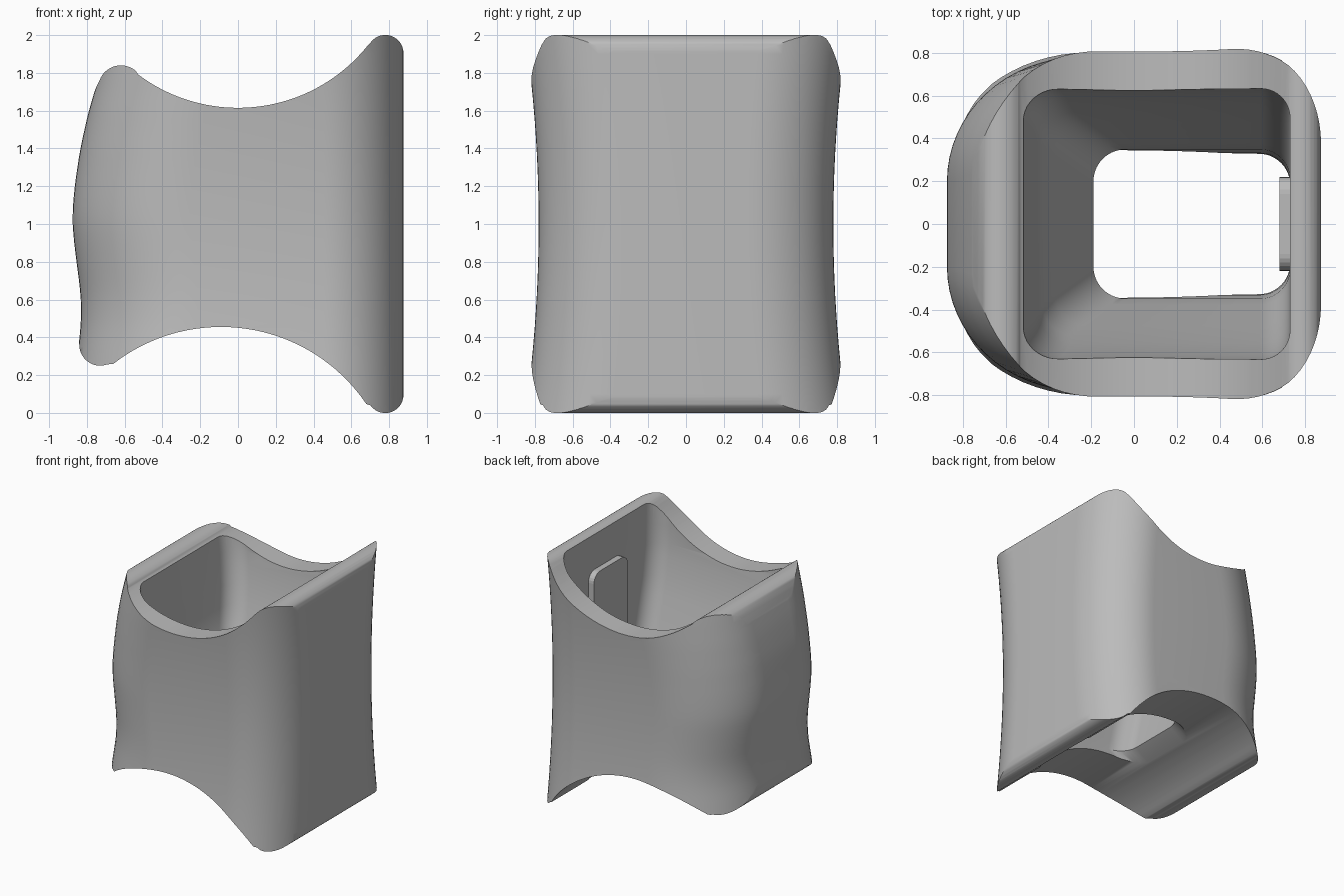
import bpy, bmesh
from math import sin, cos, sqrt, radians, pi

old = bpy.data.objects.get("Cube")
if old:
    bpy.data.objects.remove(old, do_unlink=True)

GREY = (0.5, 0.5, 0.5, 1)
grey = bpy.data.materials.new("plain_grey")
grey.use_nodes = True
grey.diffuse_color = GREY
for node in grey.node_tree.nodes:
    if node.type == 'BSDF_PRINCIPLED':
        node.inputs["Base Color"].default_value = GREY


def at(table, z):
    """Linear lookup in a list of (height, value) pairs."""
    if z <= table[0][0]:
        return table[0][1]
    for (a, u), (b, v) in zip(table, table[1:]):
        if z <= b:
            return u + (v - u) * (z - a) / (b - a)
    return table[-1][1]


def rounded_ring(x0, x1, y, left, right, steps):
    """Rounded rectangle with separate (x, y) corner radii at each end."""
    pts = []
    for sx, sy, start in ((1, 1, 0), (-1, 1, 90), (-1, -1, 180), (1, -1, 270)):
        rx, ry = right if sx > 0 else left
        cx = x1 - rx if sx > 0 else x0 + rx
        for i in range(steps + 1):
            a = radians(start + 90 * i / steps)
            pts.append((cx + rx * cos(a), sy * (y - ry) + ry * sin(a)))
    return pts


def make_loft(name, rings):
    """Skin a stack of equal-length closed rings and cap both ends."""
    bm = bmesh.new()
    rows = [[bm.verts.new(p) for p in ring] for ring in rings]
    n = len(rows[0])
    for low, high in zip(rows, rows[1:]):
        for i in range(n):
            j = (i + 1) % n
            bm.faces.new((low[i], low[j], high[j], high[i]))
    bm.faces.new(rows[0][::-1])
    bm.faces.new(rows[-1])
    bmesh.ops.recalc_face_normals(bm, faces=bm.faces)
    mesh = bpy.data.meshes.new(name)
    bm.to_mesh(mesh)
    bm.free()
    mesh.materials.append(grey)
    obj = bpy.data.objects.new(name, mesh)
    bpy.context.collection.objects.link(obj)
    return obj


def combine(obj, tool, operation):
    tool.hide_render = True
    mod = obj.modifiers.new(operation.lower(), 'BOOLEAN')
    mod.operation, mod.object, mod.solver = operation, tool, 'EXACT'
    select(obj)
    bpy.ops.object.modifier_apply(modifier=mod.name)
    bpy.data.objects.remove(tool, do_unlink=True)


def select(obj):
    bpy.ops.object.select_all(action='DESELECT')
    obj.select_set(True)
    bpy.context.view_layer.objects.active = obj


def arc(cx, cz, r, start, end, steps=14):
    return [(cx + r * cos(radians(start + (end - start) * i / steps)),
             cz + r * sin(radians(start + (end - start) * i / steps)))
            for i in range(steps + 1)]


def saddle(cx, peak, r, sign, x0, x1, steps=40):
    xs = [x0 + (x1 - x0) * i / steps for i in range(steps + 1)]
    return [(x, peak + sign * (r - sqrt(r * r - (x - cx) ** 2))) for x in xs]


# Outer body: bulging rounded tube with a waisted width
LEFT_EDGE = [(0.2, -0.86), (0.35, -0.845), (0.45, -0.833), (0.55, -0.83),
             (0.65, -0.835), (0.8, -0.855), (0.95, -0.873), (1.05, -0.877),
             (1.2, -0.865), (1.4, -0.835), (1.6, -0.79), (1.8, -0.73), (2.1, -0.62)]
rings = []
for k in range(45):
    z = -0.1 + 0.05 * k
    x0 = sum(at(LEFT_EDGE, z + d) for d in (-0.05, 0, 0.05)) / 3
    y = 0.78 + 0.07 * (z - 1) ** 2
    rings.append([(px, py, z) for px, py in
                  rounded_ring(x0, 0.875, y, (0.62, 0.58), (0.42, 0.46), 16)])
body = make_loft("hollow_body", rings)

# Side outline: concave top and bottom with rounded ridges
outline = arc(0.78, 1.905, 0.096, 0, 145)
outline += saddle(0, 1.615, 0.88, 1, 0.69, -0.53)
outline += arc(-0.62, 1.72, 0.12, 48, 160)
outline += [(-0.81, 1.6), (-0.95, 1.3), (-0.95, 0.6)]
outline += arc(-0.73, 0.36, 0.11, 180, 290)
outline += saddle(-0.09, 0.455, 0.93, -1, -0.66, 0.68)
outline += arc(0.78, 0.095, 0.096, 215, 360)
trim = make_loft("outline_cutter", [[(x, y, z) for x, z in outline] for y in (-1.2, 1.2)])
combine(body, trim, 'INTERSECT')

# Opening: tapers downward, with a sloping ramp on one end wall
RAMP = [(-0.2, -0.58), (0.25, -0.58), (0.3, -0.55), (0.5, -0.19),
        (1.1, -0.43), (1.8, -0.52), (2.2, -0.55)]
HALF_WIDTH = [(-0.2, 0.32), (0.45, 0.335), (0.75, 0.42), (1.1, 0.52),
              (1.4, 0.595), (1.65, 0.63), (2.2, 0.64)]
heights = (-0.2, 0.1, 0.25, 0.3, 0.5, 0.6, 0.7, 0.8, 0.95, 1.1,
           1.25, 1.4, 1.55, 1.65, 1.8, 2.0, 2.2)
opening = make_loft("opening_cutter", [
    [(px, py, z) for px, py in
     rounded_ring(at(RAMP, z), 0.73, at(HALF_WIDTH, z), (0.15, 0.15), (0.14, 0.14), 10)]
    for z in heights])
combine(body, opening, 'DIFFERENCE')

select(body)
bpy.ops.object.shade_smooth_by_angle(angle=radians(32))

# Plain raised panel on the tall inner wall
panel_ring = rounded_ring(-0.22, 0.22, 0.5, (0.08, 0.08), (0.08, 0.08), 6)
make_loft("raised_panel", [[(x, y, 1.2 + z) for y, z in panel_ring] for x in (0.68, 0.76)])
